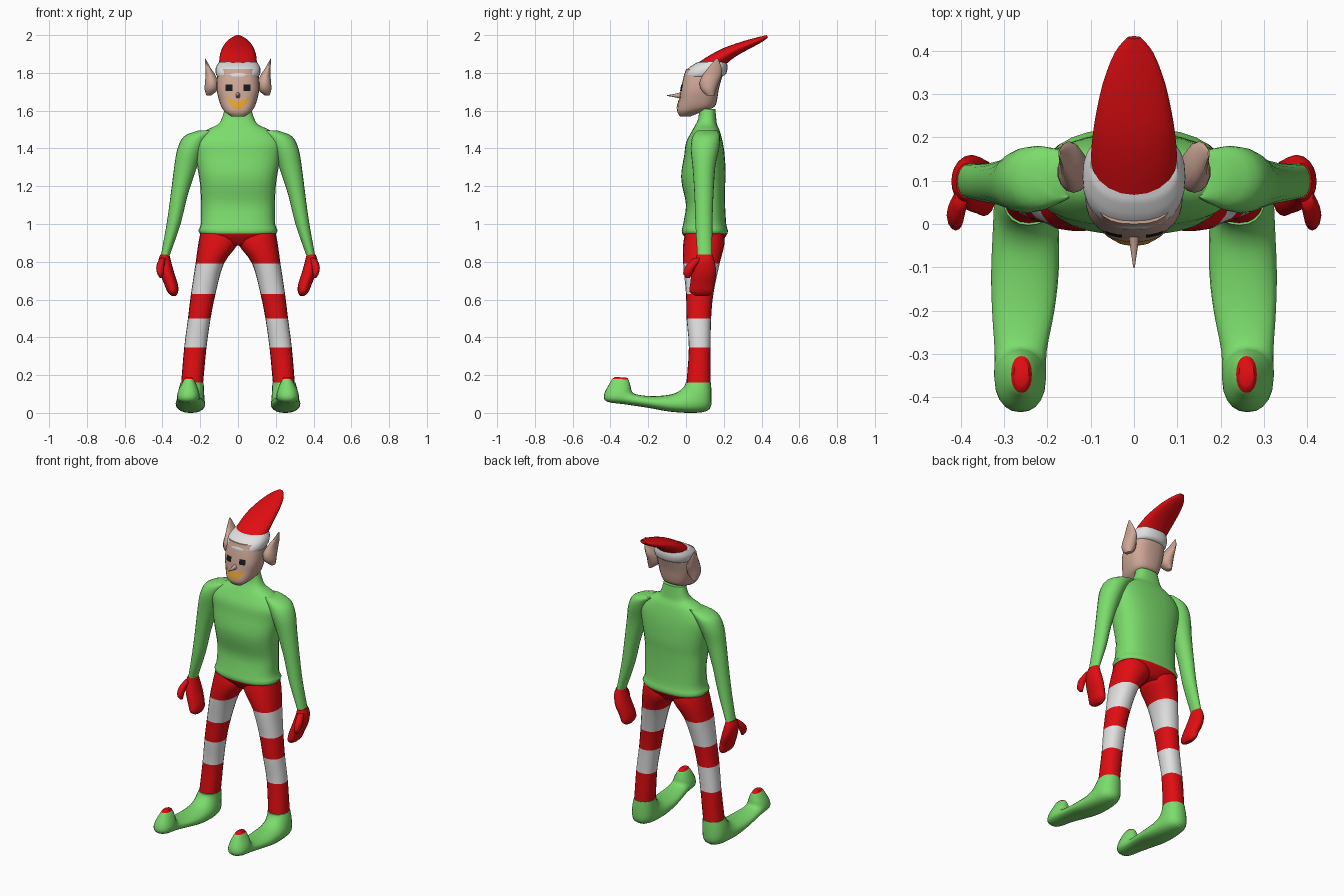
import bpy, bmesh, math
from mathutils import Vector
from mathutils.bvhtree import BVHTree

cube = bpy.data.objects.get("Cube")
if cube:
    bpy.data.objects.remove(cube, do_unlink=True)


def material(name, r, g, b):
    mat = bpy.data.materials.new(name)
    mat.use_nodes = True
    mat.diffuse_color = (r, g, b, 1)
    shader = next(n for n in mat.node_tree.nodes if n.type == 'BSDF_PRINCIPLED')
    shader.inputs["Base Color"].default_value = (r, g, b, 1)
    shader.inputs["Roughness"].default_value = 0.7
    return mat


GREEN = material("leaf green", .2, .72, .15)
RED = material("bright red", .75, .004, .006)
WHITE = material("soft white", .75, .75, .75)
SKIN = material("skin", .62, .39, .31)
ORANGE = material("orange lips", .8, .36, .03)
BLACK = material("black eyes", .01, .01, .01)


def level(z, x, half, front, back):
    """Horizontal section."""
    return (x, half, front, z, back, z)


def blend(a, b, c, d, t):
    """Smooth interpolation between sections b and c."""
    return [q + t * ((r - p) / 2 + t * ((2 * p - 5 * q + 4 * r - s) / 2
            + t * (3 * (q - r) + s - p) / 2)) for p, q, r, s in zip(a, b, c, d)]


def finish(name, bm, mats):
    bmesh.ops.recalc_face_normals(bm, faces=bm.faces)
    mesh = bpy.data.meshes.new(name)
    bm.to_mesh(mesh)
    obj = bpy.data.objects.new(name, mesh)
    bpy.context.collection.objects.link(obj)
    for mat in mats:
        mesh.materials.append(mat)
    bpy.ops.object.select_all(action='DESELECT')
    obj.select_set(True)
    bpy.context.view_layer.objects.active = obj
    bpy.ops.object.shade_smooth_by_angle(angle=math.radians(50))
    return obj


def loft(name, sections, colours, side=1, power=1.0, sides=20, steps=3):
    """Skin sections (x, half width, y and z of the front, y and z of the back).
    colours holds one material, or one for each gap between sections."""
    gaps = len(sections) - 1
    if not isinstance(colours, list):
        colours = [colours] * gaps
    mats = list(dict.fromkeys(colours))
    path = []
    for i in range(gaps):
        around = [sections[max(i - 1, 0)], sections[i], sections[i + 1],
                  sections[min(i + 2, gaps)]]
        path += [blend(*around, k / steps) for k in range(steps)]
    path.append(sections[-1])

    def bulge(v):
        return math.copysign(abs(v) ** power, v)

    bm = bmesh.new()
    rings = []
    for x, half, ya, za, yb, zb in path:
        front, back = Vector((x, ya, za)), Vector((x, yb, zb))
        mid, reach = (front + back) / 2, (front - back) / 2
        ring = []
        for k in range(sides):
            a = math.tau * k / sides
            co = mid + reach * bulge(math.cos(a)) + Vector((half * bulge(math.sin(a)), 0, 0))
            co.x *= side
            ring.append(bm.verts.new(co))
        rings.append(ring)
    for j in range(len(rings) - 1):
        for k in range(sides):
            n = (k + 1) % sides
            face = bm.faces.new((rings[j][k], rings[j][n], rings[j + 1][n], rings[j + 1][k]))
            face.material_index = mats.index(colours[j // steps])
    bm.faces.new(rings[0]).material_index = mats.index(colours[0])
    bm.faces.new(rings[-1]).material_index = mats.index(colours[-1])
    return finish(name, bm, mats)


def face_patch(name, head, left, right, top, bottom, mat, cols=12, rows=5):
    """Thin painted patch laid on the front of the head."""
    tree = BVHTree.FromPolygons([v.co for v in head.data.vertices],
                                [p.vertices for p in head.data.polygons])
    bm = bmesh.new()
    grid = []
    for i in range(cols + 1):
        x = left + (right - left) * i / cols
        column = []
        for j in range(rows + 1):
            z = bottom(x) + (top(x) - bottom(x)) * j / rows
            hit = tree.ray_cast(Vector((x, -1, z)), Vector((0, 1, 0)))[0]
            y = hit.y if hit else 0
            column.append(bm.verts.new((x, y - .004, z)))
        grid.append(column)
    for i in range(cols):
        for j in range(rows):
            bm.faces.new((grid[i][j], grid[i + 1][j], grid[i + 1][j + 1], grid[i][j + 1]))
    bm.normal_update()
    obj = finish(name, bm, [mat])
    if sum(p.normal.y for p in obj.data.polygons) > 0:
        obj.data.flip_normals()


# Shirt with neck, and the red seat below the hem
shirt = [level(.885, 0, .08, .03, .17), level(.95, 0, .203, -.02, .22),
         level(1, 0, .196, -.015, .213), level(1.1, 0, .195, 0, .207),
         level(1.2, 0, .2, -.02, .207), level(1.27, 0, .21, -.025, .21),
         level(1.36, 0, .225, -.01, .205), level(1.43, 0, .23, 0, .195),
         level(1.49, 0, .18, .03, .18), level(1.525, 0, .11, .05, .165),
         level(1.56, 0, .085, .065, .16), level(1.61, 0, .07, .07, .155)]
loft("shirt", shirt, [RED] + [GREEN] * 10, power=.8, sides=28)

# Head and nose
head = loft("head", [
    (0, .035, -.03, 1.568, .02, 1.568), (0, .07, -.045, 1.59, .1, 1.6),
    (0, .088, -.045, 1.62, .15, 1.62), (0, .102, -.035, 1.66, .165, 1.66),
    (0, .113, -.028, 1.71, .175, 1.72), (0, .11, -.015, 1.77, .195, 1.79),
    (0, .1, 0, 1.82, .205, 1.83)], SKIN, power=.75, sides=28)
loft("nose", [(0, .014, -.02, 1.7, -.02, 1.662), (0, .009, -.055, 1.69, -.055, 1.67),
              (0, .002, -.1, 1.682, -.1, 1.678)], SKIN, sides=10)

# Smiling mouth
face_patch("mouth", head, -.064, .064, lambda x: 1.652 + 6 * x * x,
           lambda x: 1.606 + 16 * x * x, ORANGE)

# Hat: white brim and red swept-back cap
loft("hat_brim", [
    (0, .1, .005, 1.767, .2, 1.785), (0, .115, -.013, 1.78, .213, 1.797),
    (0, .118, .008, 1.822, .22, 1.83), (0, .1, .06, 1.856, .215, 1.86)],
    WHITE, power=.85, sides=28)
loft("hat_cap", [
    (0, .1, .055, 1.848, .215, 1.848), (0, .098, .12, 1.89, .24, 1.87),
    (0, .09, .2, 1.932, .285, 1.9), (0, .072, .3, 1.967, .35, 1.935),
    (0, .045, .385, 1.99, .405, 1.965), (0, .016, .428, 2, .434, 1.988)], RED)

# Paired parts
for label, s in (("left", 1), ("right", -1)):
    inner, outer = sorted((s * .028, s * .066))
    face_patch(label + "_eye", head, inner, outer, lambda x: 1.738,
               lambda x: 1.705, BLACK, cols=4, rows=3)

    loft(label + "_ear", [
        level(1.68, .155, .012, .11, .15), level(1.71, .142, .035, .08, .16),
        level(1.75, .14, .036, .072, .175), level(1.79, .146, .026, .09, .19),
        level(1.83, .16, .013, .12, .187), level(1.875, .173, .002, .158, .17)],
        SKIN, side=s, sides=14)

    loft(label + "_sleeve", [
        level(1.495, .16, .05, .06, .165), level(1.465, .215, .07, .035, .18),
        level(1.4, .25, .07, .025, .175), level(1.3, .278, .06, .035, .155),
        level(1.15, .312, .045, .045, .145), level(1, .341, .037, .05, .14),
        level(.83, .386, .023, .06, .138)], GREEN, side=s)

    loft(label + "_mitten", [
        level(.838, .387, .024, .058, .14), level(.8, .388, .034, .045, .152),
        level(.74, .375, .038, .03, .16), level(.68, .354, .036, .022, .15),
        level(.64, .345, .028, .02, .145), level(.62, .34, .012, .05, .12)],
        RED, side=s)
    loft(label + "_thumb", [
        level(.82, .398, .016, .04, .09), level(.78, .411, .021, 0, .055),
        level(.74, .412, .017, -.015, .035), level(.715, .406, .008, 0, .02)],
        RED, side=s, sides=12)

    # Striped leg
    loft(label + "_leg", [
        level(.95, .102, .098, -.005, .2), level(.89, .107, .104, -.015, .203),
        level(.79, .15, .075, -.015, .178), level(.63, .184, .065, 0, .145),
        level(.5, .205, .06, .003, .133), level(.345, .226, .059, .015, .13),
        level(.155, .243, .058, .002, .13)],
        [RED, RED, WHITE, RED, WHITE, RED], side=s, power=.88)

    # Curled shoe with red tip
    loft(label + "_shoe", [
        (.243, .061, -.003, .16, .132, .16), (.248, .068, -.007, .145, .135, .09),
        (.25, .073, -.03, .12, .125, .02), (.25, .076, -.07, .1, .05, 0),
        (.252, .078, -.14, .09, -.08, .006), (.256, .072, -.21, .09, -.19, .025),
        (.262, .06, -.27, .1, -.32, .045), (.263, .06, -.287, .115, -.42, .06),
        (.262, .054, -.292, .135, -.433, .1), (.26, .036, -.3, .163, -.405, .155),
        (.26, .024, -.305, .177, -.39, .18), (.26, .017, -.315, .187, -.375, .19)],
        [GREEN] * 10 + [RED], side=s, power=.9)
